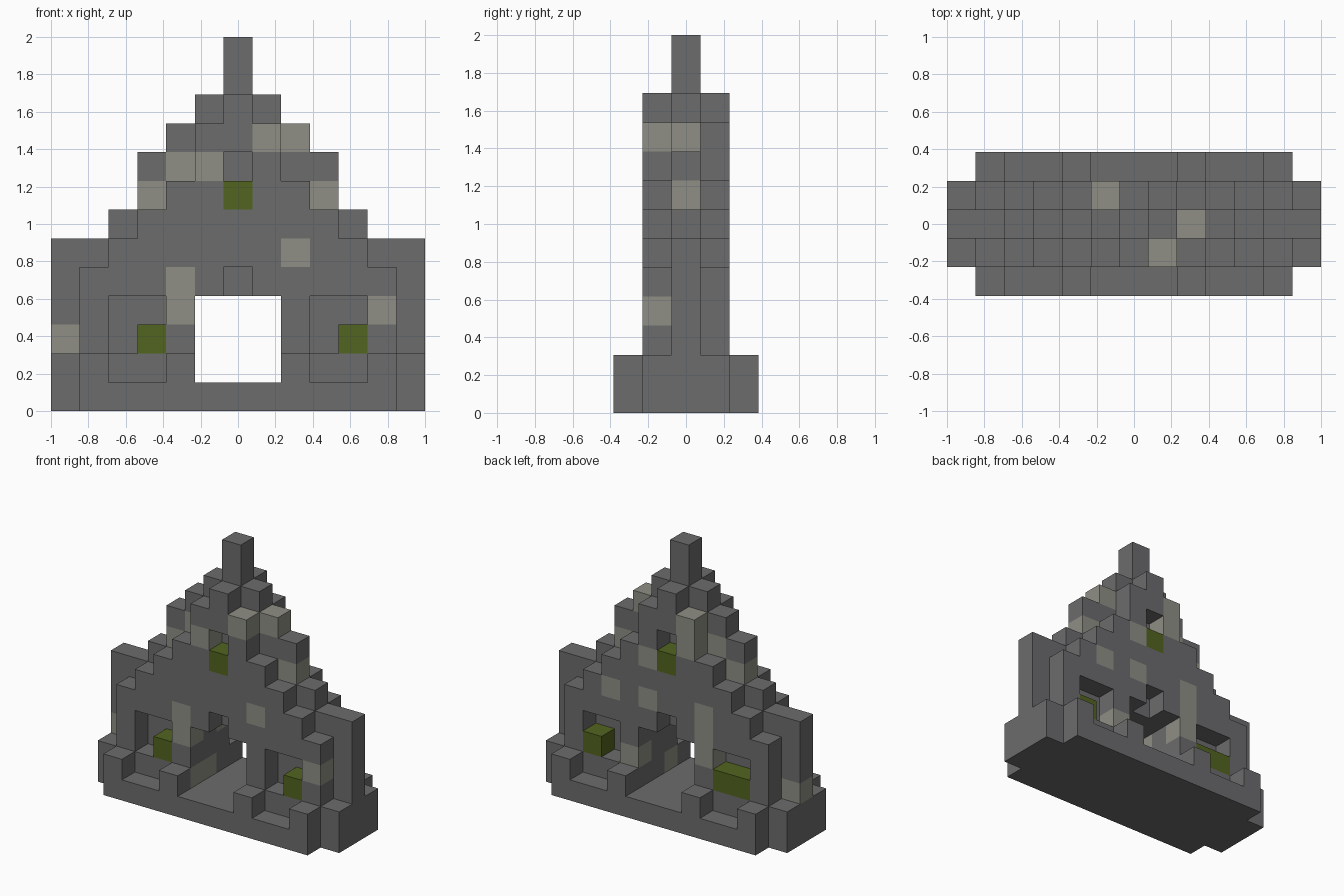
import bpy
import bmesh
from mathutils import Vector

if "Cube" in bpy.data.objects:
    bpy.data.objects.remove(bpy.data.objects["Cube"], do_unlink=True)

UNIT = 2 / 13  # edge length of one building block


def make_material(name, rgb):
    mat = bpy.data.materials.new(name)
    mat.use_nodes = True
    color = (*rgb, 1)
    mat.diffuse_color = color
    bsdf = next(n for n in mat.node_tree.nodes if n.type == "BSDF_PRINCIPLED")
    bsdf.inputs["Base Color"].default_value = color
    return mat


materials = [
    make_material("dark_stone", (0.15, 0.15, 0.155)),
    make_material("weathered_stone", (0.275, 0.275, 0.238)),
    make_material("moss_green", (0.084, 0.127, 0.014)),
]
STONE, WEATHERED, MOSS = range(3)

# Column heights in blocks, from the centre column outwards
core_heights = [13, 11, 10, 9, 7, 6, 6]
facade_heights = [11, 10, 8, 7, 6, 5, 2]
plinth_heights = [1, 1, 2, 1, 1, 2]


def stepped_layer(heights, depth):
    """Mirrored stepped wall, one block thick."""
    return {(side * i, depth, k)
            for i, height in enumerate(heights)
            for side in (-1, 1)
            for k in range(height)}


def box(xs, ys, zs):
    return {(i, j, k) for i in xs for j in ys for k in zs}


# Solid layers of the gabled wall and its plinth
parts = {
    "core_wall": stepped_layer(core_heights, 0),
    "front_facade": stepped_layer(facade_heights, -1),
    "back_facade": stepped_layer(facade_heights, 1),
    "front_plinth": stepped_layer(plinth_heights, -2),
    "back_plinth": stepped_layer(plinth_heights, 2),
}

# Openings: doorway right through, the rest only in the two facades
faces_y = (-1, 1)
openings = box(range(-1, 2), range(-2, 3), range(1, 4))      # doorway
openings |= box([0], faces_y, [4])                           # doorway keystone notch
openings |= box([0], faces_y, [7, 8])                        # gable window
openings |= box([-4, -3, 3, 4], faces_y, [2, 3])             # side windows
for cells in parts.values():
    cells -= openings

# Moss blocks sitting on the window sills
parts["front_window_moss"] = {(-3, -1, 2), (4, -1, 2), (0, -1, 7)}
parts["back_window_moss"] = {(-4, 1, 2), (-3, 1, 2), (4, 1, 2), (0, 1, 7)}

# Weathered blocks scattered through each layer
weathered = {
    "front_facade": [(-2, 1), (-2, 3), (-2, 4), (2, 1), (2, 5), (5, 3), (-1, 8), (1, 9)],
    "core_wall": [(-2, 1), (-6, 2), (-3, 7), (3, 7), (-2, 8), (2, 9)],
    "back_facade": [(2, 2), (-2, 3), (-2, 4), (-2, 5), (1, 5), (3, 5),
                    (1, 7), (-1, 8), (-1, 9)],
}

occupied = set().union(*parts.values())
directions = [Vector(d) * s for d in ((1, 0, 0), (0, 1, 0), (0, 0, 1)) for s in (1, -1)]


def build_part(name, cells):
    """Skin the exposed sides of a group of blocks."""
    bm = bmesh.new()
    pale = weathered.get(name, [])
    for cell in sorted(cells):
        index = STONE
        if name.endswith("moss"):
            index = MOSS
        elif (cell[0], cell[2]) in pale:
            index = WEATHERED
        centre = Vector(cell) + Vector((0, 0, 0.5))
        for normal in directions:
            if tuple(int(c + n) for c, n in zip(cell, normal)) in occupied:
                continue
            u = Vector((normal.y, normal.z, normal.x))
            v = normal.cross(u)
            corners = (-u - v, u - v, u + v, v - u)
            verts = [bm.verts.new((centre + (normal + c) / 2) * UNIT) for c in corners]
            bm.faces.new(verts).material_index = index
    bmesh.ops.remove_doubles(bm, verts=bm.verts, dist=UNIT / 100)
    mesh = bpy.data.meshes.new(name)
    bm.to_mesh(mesh)
    bm.free()
    for mat in materials:
        mesh.materials.append(mat)
    bpy.context.collection.objects.link(bpy.data.objects.new(name, mesh))


for part_name, part_cells in parts.items():
    build_part(part_name, part_cells)
